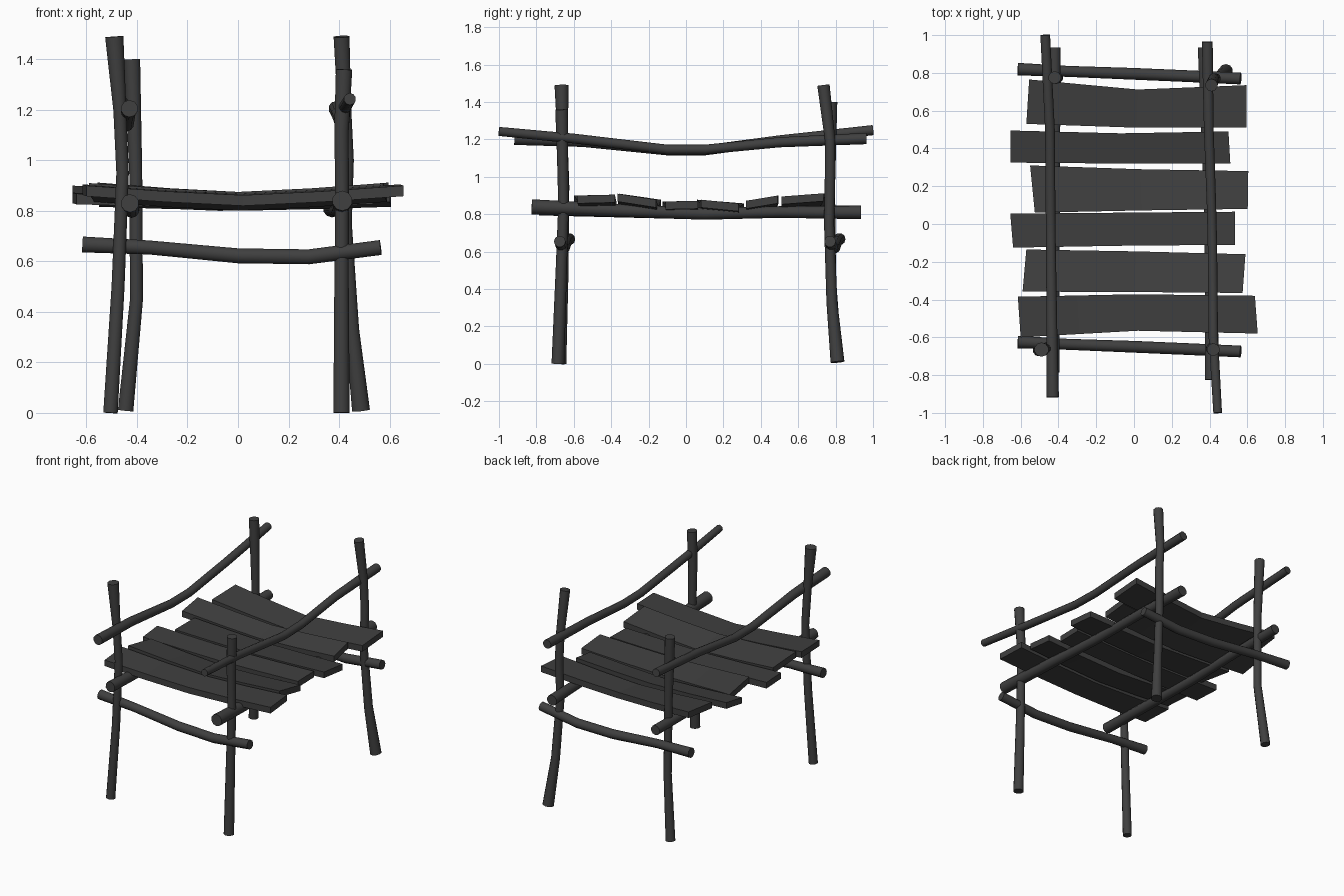
import bpy, bmesh, math
from mathutils import Vector

cube = bpy.data.objects.get("Cube")
if cube:
    bpy.data.objects.remove(cube, do_unlink=True)

wood = bpy.data.materials.new("dark_grey_wood")
wood.use_nodes = True
colour = (0.05, 0.05, 0.05, 1)
wood.diffuse_color = colour
wood.node_tree.nodes["Principled BSDF"].inputs["Base Color"].default_value = colour
SIDES = 10


def finish(name, bm):
    bmesh.ops.recalc_face_normals(bm, faces=bm.faces)
    mesh = bpy.data.meshes.new(name)
    bm.to_mesh(mesh)
    bm.free()
    mesh.materials.append(wood)
    obj = bpy.data.objects.new(name, mesh)
    bpy.context.collection.objects.link(obj)
    return obj


def loft(bm, rings):
    """Skin a list of vertex rings and close both ends."""
    n = len(rings[0])
    for a, b in zip(rings, rings[1:]):
        for i in range(n):
            j = (i + 1) % n
            bm.faces.new((a[i], a[j], b[j], b[i]))
    bm.faces.new(rings[0])
    bm.faces.new(rings[-1])


def branch(name, points):
    """Crooked round pole through points given as (x, y, z, radius)."""
    bm = bmesh.new()
    path = [Vector(p[:3]) for p in points]
    rings = []
    for i, p in enumerate(path):
        along = (path[min(i + 1, len(path) - 1)] - path[max(i - 1, 0)]).normalized()
        ref = Vector((1, 0, 0)) if abs(along.x) < 0.7 else Vector((0, 0, 1))
        u = along.cross(ref).normalized()
        v = along.cross(u)
        ring = []
        for k in range(SIDES):
            t = math.tau * k / SIDES
            ring.append(bm.verts.new(p + points[i][3] * (u * math.cos(t) + v * math.sin(t))))
        rings.append(ring)
    loft(bm, rings)
    obj = finish(name, bm)
    bpy.ops.object.select_all(action="DESELECT")
    obj.select_set(True)
    bpy.context.view_layer.objects.active = obj
    bpy.ops.object.shade_smooth_by_angle(angle=math.radians(40))


def plank(name, left, right, mid, z_front, z_back, sag):
    """Sagging board; left, right and mid hold (x front, x back, y front, y back)."""
    bm = bmesh.new()
    rings = []
    for t in (-1, -0.5, 0, 0.5, 1):
        end = left if t < 0 else right
        a = abs(t)
        xf, xb, yf, yb = (m + (e - m) * a for m, e in zip(mid, end))
        drop = sag * (1 - a ** 1.3)
        zf, zb = z_front - drop, z_back - drop
        rings.append([bm.verts.new(c) for c in (
            (xf, yf, zf), (xb, yb, zb), (xb, yb, zb - 0.042), (xf, yf, zf - 0.042))])
    loft(bm, rings)
    finish(name, bm)


# Four corner posts
branch("front_right_post", [(-.505, -.67, 0, .03), (-.475, -.655, .5, .027),
                            (-.457, -.65, .95, .026), (-.468, -.66, 1.2, .027),
                            (-.49, -.665, 1.49, .038)])
branch("front_left_post", [(.41, -.685, 0, .034), (.41, -.667, .5, .03),
                           (.412, -.655, .85, .028), (.41, -.66, 1.12, .03),
                           (.42, -.665, 1.36, .034)])
branch("back_right_post", [(-.445, .805, .01, .032), (-.402, .775, .45, .027),
                           (-.405, .77, .95, .027), (-.42, .775, 1.4, .034)])
branch("back_left_post", [(.487, .81, .01, .037), (.452, .78, .33, .029),
                          (.425, .765, .75, .027), (.432, .77, 1.0, .028),
                          (.422, .77, 1.2, .028), (.41, .735, 1.49, .033)])

# Arm rails along the sides
branch("right_arm_rail", [(-.43, -.917, 1.205, .034), (-.435, -.55, 1.19, .03),
                          (-.44, -.1, 1.142, .027), (-.442, .1, 1.142, .027),
                          (-.445, .5, 1.195, .027), (-.47, 1, 1.25, .027)])
branch("left_arm_rail", [(.443, -1, 1.243, .024), (.42, -.6, 1.205, .026),
                         (.415, -.1, 1.146, .026), (.41, .1, 1.146, .026),
                         (.396, .5, 1.185, .027), (.388, .965, 1.205, .03)])

# Seat rails beneath the boards
branch("right_seat_rail", [(-.428, -.785, .83, .036), (-.425, -.3, .815, .033),
                           (-.422, .1, .803, .031), (-.42, .5, .812, .031),
                           (-.42, .935, .815, .033)])
branch("left_seat_rail", [(.413, -.825, .84, .04), (.408, -.3, .818, .034),
                          (.4, .1, .803, .032), (.385, .5, .812, .031),
                          (.372, .935, .81, .036)])

# Matching cross rails, front and back
for side, dy in (("front", 0), ("back", 1.445)):
    branch(side + "_cross_rail", [(-.615, -.625 + dy, .667, .033),
                                  (-.35, -.637 + dy, .655, .029),
                                  (0, -.65 + dy, .622, .031),
                                  (.28, -.662 + dy, .618, .031),
                                  (.565, -.675 + dy, .655, .031)])

# Seat boards from front to back
plank("board_1", (-.6, -.615, -.6, -.385), (.655, .64, -.58, -.38),
      (.02, .01, -.565, -.372), .9, .905, .038)
plank("board_2", (-.59, -.57, -.358, -.135), (.575, .59, -.365, -.16),
      (0, .01, -.36, -.145), .91, .878, .035)
plank("board_3", (-.64, -.655, -.125, .055), (.535, .535, -.11, .065),
      (-.055, -.06, -.115, .06), .868, .872, .014)
plank("board_4", (-.525, -.55, .06, .31), (.602, .605, .08, .28),
      (.04, .03, .072, .29), .878, .858, .015)
plank("board_5", (-.655, -.655, .325, .495), (.51, .5, .32, .49),
      (-.07, -.07, .32, .48), .872, .9, .03)
plank("board_6", (-.57, -.555, .53, .765), (.595, .595, .51, .735),
      (.01, .02, .51, .712), .895, .912, .038)
